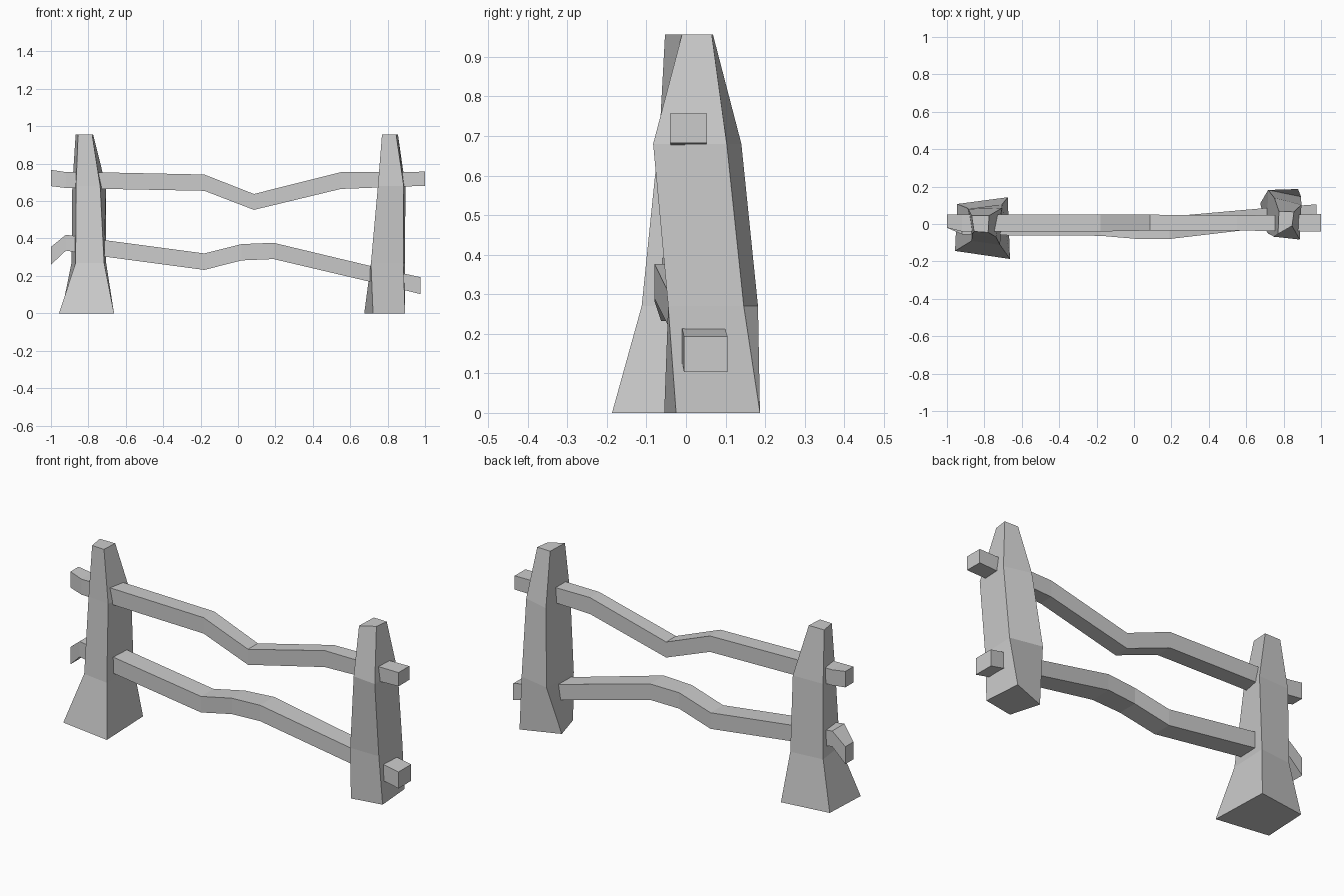
import bpy


def loft(name, rings):
    """Skin a list of four-cornered rings into a closed flat-shaded solid."""
    verts = [p for ring in rings for p in ring]
    faces = [(0, 1, 2, 3)]
    for r in range(len(rings) - 1):
        a, b = r * 4, r * 4 + 4
        for i in range(4):
            j = (i + 1) % 4
            faces.append((a + i, b + i, b + j, a + j))
    n = len(verts)
    faces.append((n - 1, n - 2, n - 3, n - 4))
    mesh = bpy.data.meshes.new(name)
    mesh.from_pydata(verts, [], faces)
    obj = bpy.data.objects.new(name, mesh)
    bpy.context.collection.objects.link(obj)
    bpy.context.view_layer.objects.active = obj
    obj.select_set(True)
    bpy.ops.object.mode_set(mode='EDIT')
    bpy.ops.mesh.select_all(action='SELECT')
    bpy.ops.mesh.normals_make_consistent(inside=False)
    bpy.ops.object.mode_set(mode='OBJECT')
    obj.select_set(False)
    return obj


LEVELS = (0.0, 0.27, 0.68, 0.957)


def post(name, sections):
    """Each section lists front-left, front-right, back-right, back-left."""
    loft(name, [[(x, y, z) for x, y in s] for s, z in zip(sections, LEVELS)])


def rail(name, stations):
    """Each station is x, front y, back y, bottom z, top z."""
    loft(name, [[(x, f, b), (x, k, b), (x, k, t), (x, f, t)]
                for x, f, k, b, t in stations])


# Left post, flared at the foot
post("left_post", [
    [(-0.957, -0.144), (-0.663, -0.187), (-0.675, 0.143), (-0.945, 0.107)],
    [(-0.868, -0.09), (-0.716, -0.112), (-0.705, 0.105), (-0.89, 0.085)],
    [(-0.866, -0.055), (-0.737, -0.07), (-0.706, 0.085), (-0.886, 0.08)],
    [(-0.855, -0.04), (-0.78, -0.045), (-0.775, 0.045), (-0.868, 0.045)],
])

# Right post, leaning and slightly twisted
post("right_post", [
    [(0.722, -0.055), (0.893, -0.025), (0.877, 0.187), (0.675, 0.11)],
    [(0.711, -0.045), (0.884, -0.045), (0.893, 0.146), (0.717, 0.182)],
    [(0.748, -0.068), (0.886, -0.083), (0.895, 0.103), (0.75, 0.14)],
    [(0.77, -0.053), (0.845, -0.01), (0.855, 0.065), (0.775, 0.068)],
])

# Upper rail
rail("upper_rail", [
    (-1.0, -0.02, 0.05, 0.68, 0.767),
    (-0.92, -0.04, 0.05, 0.67, 0.755),
    (-0.705, -0.04, 0.05, 0.665, 0.753),
    (-0.18, -0.04, 0.05, 0.655, 0.742),
    (0.085, -0.035, 0.05, 0.553, 0.638),
    (0.55, -0.035, 0.045, 0.665, 0.755),
    (1.0, -0.04, 0.053, 0.682, 0.757),
])

# Lower rail
rail("lower_rail", [
    (-1.0, -0.02, 0.05, 0.26, 0.355),
    (-0.92, -0.055, 0.05, 0.335, 0.42),
    (-0.705, -0.06, 0.05, 0.302, 0.39),
    (-0.18, -0.063, 0.045, 0.232, 0.32),
    (0.02, -0.08, 0.03, 0.283, 0.37),
    (0.19, -0.08, 0.04, 0.29, 0.377),
    (0.70, -0.02, 0.085, 0.17, 0.255),
    (0.975, -0.005, 0.105, 0.103, 0.193),
])
